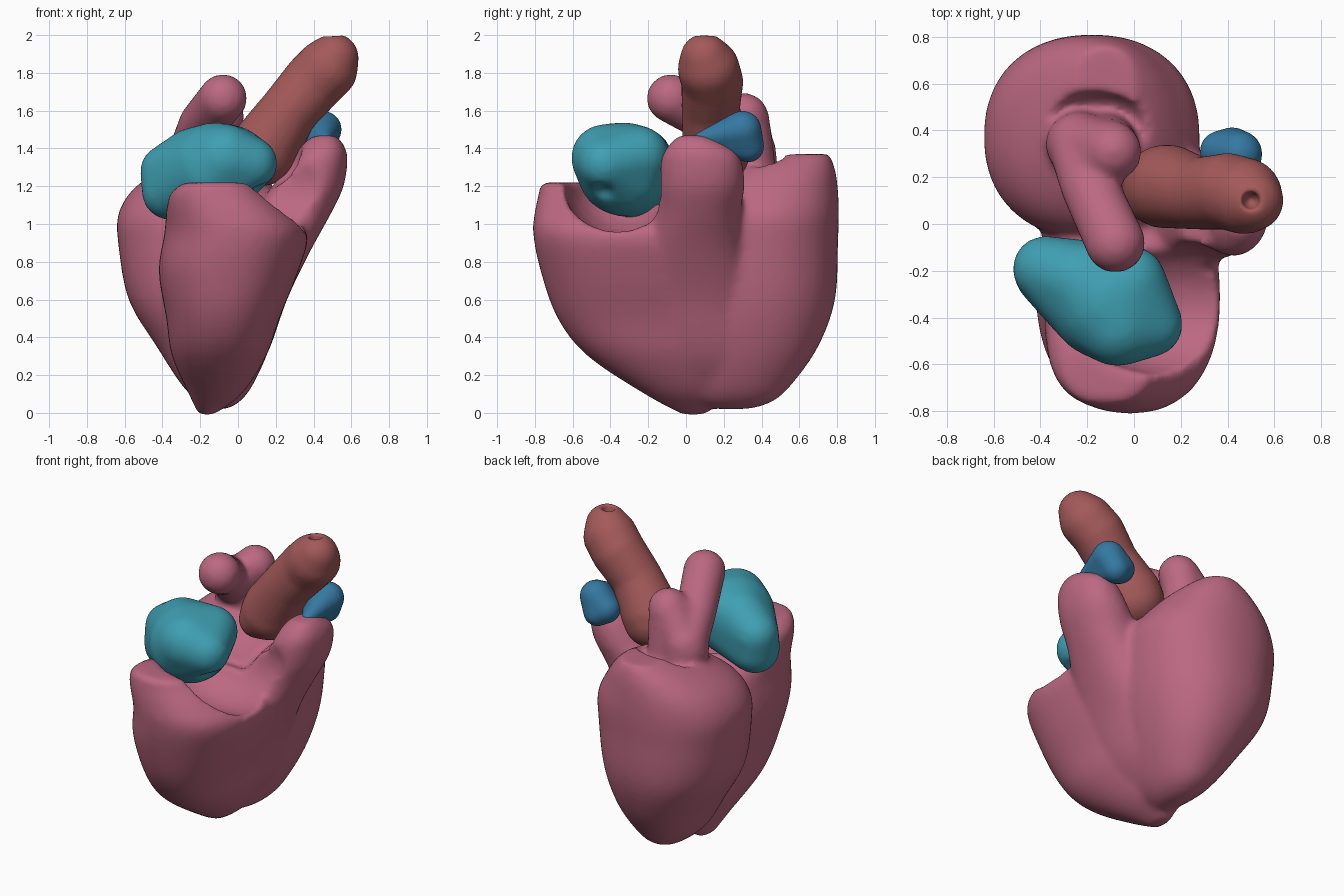
import bpy, bmesh, math
from mathutils import Vector, Matrix

if "Cube" in bpy.data.objects:
    bpy.data.objects.remove(bpy.data.objects["Cube"])


def ball(bm, p, r):
    r = r if isinstance(r, tuple) else (r, r, r)
    m = Matrix.Translation(p) @ Matrix.Diagonal((*r, 1))
    bmesh.ops.create_icosphere(bm, subdivisions=3, radius=1, matrix=m)


def chain(bm, pts):
    """Overlapping balls along a path of (x, y, z, radius)."""
    for a, b in zip(pts, pts[1:]):
        a, b = Vector(a), Vector(b)
        for i in range(9):
            q = a.lerp(b, i / 8)
            ball(bm, q.xyz, q.w)


def hull(bm, balls):
    for x, y, z, r in balls:
        ball(bm, (x, y, z), r)
    res = bmesh.ops.convex_hull(bm, input=bm.verts[:])
    junk = [v for v in res["geom_interior"] + res["geom_unused"] if isinstance(v, bmesh.types.BMVert)]
    bmesh.ops.delete(bm, geom=junk, context='VERTS')


def smooth_rows(rows, k=4):
    """Catmull-Rom subdivision of the section list."""
    out = []
    for i in range(len(rows) - 1):
        p = [rows[max(0, min(len(rows) - 1, i + d))] for d in (-1, 0, 1, 2)]
        for s in range(k):
            t = s / k
            out.append([0.5 * (2 * b + (c - a) * t + (2 * a - 5 * b + 4 * c - d) * t ** 2
                               + (3 * b - a - 3 * c + d) * t ** 3) for a, b, c, d in zip(*p)])
    return out + [rows[-1]]


def loft(bm, rows, n=40, e=0.9):
    """Closed stack of rounded sections (z, cx, cy, rx, ry)."""
    rings = []
    for z, cx, cy, rx, ry in smooth_rows(rows):
        ring = []
        for i in range(n):
            t = 2 * math.pi * i / n
            c, s = math.cos(t), math.sin(t)
            ring.append(bm.verts.new((cx + rx * math.copysign(abs(c) ** e, c),
                                      cy + ry * math.copysign(abs(s) ** e, s), z)))
        rings.append(ring)
    for a, b in zip(rings, rings[1:]):
        for i in range(n):
            j = (i + 1) % n
            bm.faces.new((a[i], a[j], b[j], b[i]))
    bm.faces.new(rings[0][::-1])
    bm.faces.new(rings[-1])


def to_object(bm, name):
    me = bpy.data.meshes.new(name)
    bm.to_mesh(me)
    bm.free()
    ob = bpy.data.objects.new(name, me)
    bpy.context.collection.objects.link(ob)
    return ob


def finish(bm, name, color, cuts=(), extra=None, voxel=0.018, smooth=8):
    """Fuse the pieces, carve the hollows, add extras, then soften everything."""
    ob = to_object(bm, name)
    bpy.ops.object.select_all(action='DESELECT')
    bpy.context.view_layer.objects.active = ob
    ob.select_set(True)

    def apply(kind, **props):
        m = ob.modifiers.new(kind, kind)
        for k, v in props.items():
            setattr(m, k, v)
        bpy.ops.object.modifier_apply(modifier=m.name)

    apply('REMESH', mode='VOXEL', voxel_size=voxel)
    for p, r in cuts:
        cb = bmesh.new()
        ball(cb, p, r)
        cutter = to_object(cb, "cutter")
        cutter.hide_render = True
        apply('BOOLEAN', operation='DIFFERENCE', object=cutter)
        bpy.data.objects.remove(cutter)
    if extra:
        eb = bmesh.new()
        eb.from_mesh(ob.data)
        extra(eb)
        eb.to_mesh(ob.data)
        eb.free()
    if cuts:
        apply('REMESH', mode='VOXEL', voxel_size=voxel)
    apply('SMOOTH', factor=0.5, iterations=smooth)
    bpy.ops.object.shade_smooth()
    mat = bpy.data.materials.new(name + "_color")
    mat.diffuse_color = (*color, 1)
    mat.use_nodes = True
    mat.node_tree.nodes["Principled BSDF"].inputs["Base Color"].default_value = mat.diffuse_color
    ob.data.materials.clear()
    ob.data.materials.append(mat)
    return ob


def forked_vessel(bm):
    chain(bm, [(-0.23, 0.36, 1.05, 0.15), (-0.23, 0.34, 1.38, 0.14),
               (-0.19, 0.16, 1.53, 0.125), (-0.08, -0.08, 1.665, 0.13)])
    chain(bm, [(-0.24, 0.34, 1.35, 0.14), (-0.09, 0.31, 1.57, 0.125)])
    chain(bm, [(-0.14, 0.36, 1.05, 0.15), (-0.1, 0.32, 1.55, 0.125), (-0.18, 0.2, 1.5, 0.12)])


# Muscle body: back chamber, front chamber, right lobe and forked vessel
bm = bmesh.new()
loft(bm, [(0.02, -0.1, 0.24, 0.04, 0.1), (0.06, -0.1, 0.26, 0.11, 0.2), (0.15, -0.11, 0.28, 0.19, 0.28),
          (0.35, -0.13, 0.33, 0.3, 0.37), (0.6, -0.17, 0.36, 0.41, 0.43),
          (0.9, -0.18, 0.37, 0.455, 0.435), (1.05, -0.18, 0.38, 0.455, 0.43),
          (1.18, -0.18, 0.42, 0.38, 0.385), (1.29, -0.15, 0.5, 0.26, 0.29),
          (1.37, -0.12, 0.6, 0.13, 0.16)])
loft(bm, [(-0.01, -0.17, 0.04, 0.04, 0.06), (0.1, -0.12, 0.0, 0.14, 0.22),
          (0.3, -0.1, -0.13, 0.25, 0.39), (0.5, -0.08, -0.22, 0.3, 0.46),
          (0.75, -0.05, -0.28, 0.37, 0.49), (0.95, -0.01, -0.32, 0.38, 0.49),
          (1.07, -0.06, -0.43, 0.32, 0.37), (1.16, -0.11, -0.53, 0.25, 0.25),
          (1.22, -0.12, -0.64, 0.17, 0.13)], e=0.87)
loft(bm, [(0.08, -0.1, 0.15, 0.1, 0.2), (0.3, -0.02, 0.1, 0.17, 0.3), (0.6, 0.07, 0.04, 0.19, 0.33),
          (0.85, 0.17, 0.03, 0.21, 0.28), (1.05, 0.28, 0.06, 0.21, 0.23),
          (1.2, 0.37, 0.08, 0.19, 0.23), (1.35, 0.43, 0.08, 0.15, 0.21),
          (1.42, 0.45, 0.06, 0.11, 0.15), (1.47, 0.46, 0.03, 0.06, 0.07)])
finish(bm, "heart_muscle", (0.5, 0.14, 0.22), smooth=12, extra=forked_vessel,
       cuts=[((0.15, -0.36, 1.22), (0.45, 0.29, 0.29)),
             ((0.15, 0.0, 1.38), (0.19, 0.19, 0.19)),
             ((-0.17, 0.38, 1.38), (0.26, 0.19, 0.15))])

# Main artery leaning outwards with a small opening at its tip
bm = bmesh.new()
chain(bm, [(0.06, 0.13, 1.32, 0.12), (0.13, 0.16, 1.38, 0.18), (0.15, 0.16, 1.42, 0.18),
           (0.27, 0.13, 1.6, 0.155), (0.4, 0.14, 1.75, 0.165),
           (0.47, 0.12, 1.82, 0.165), (0.51, 0.1, 1.88, 0.13)])
finish(bm, "main_artery", (0.37, 0.1, 0.1), cuts=[((0.5, 0.1, 2.0), (0.04, 0.04, 0.08))], voxel=0.012)

# Large front chamber cap
bm = bmesh.new()
hull(bm, [(-0.38, -0.19, 1.28, 0.14), (-0.36, -0.21, 1.17, 0.15), (-0.24, -0.24, 1.34, 0.17),
          (-0.12, -0.33, 1.29, 0.25), (-0.07, -0.43, 1.35, 0.18), (0.07, -0.43, 1.32, 0.14),
          (-0.02, -0.25, 1.36, 0.16)])
finish(bm, "front_chamber", (0.05, 0.35, 0.45), cuts=[((0.19, -0.45, 1.15), (0.15, 0.09, 0.07))])

# Small wedge-shaped chamber cap at the right
bm = bmesh.new()
hull(bm, [(0.45, 0.3, 1.5, 0.1), (0.42, 0.33, 1.41, 0.085), (0.37, 0.31, 1.44, 0.09), (0.46, 0.07, 1.45, 0.035)])
finish(bm, "right_chamber", (0.035, 0.19, 0.36), voxel=0.012)
